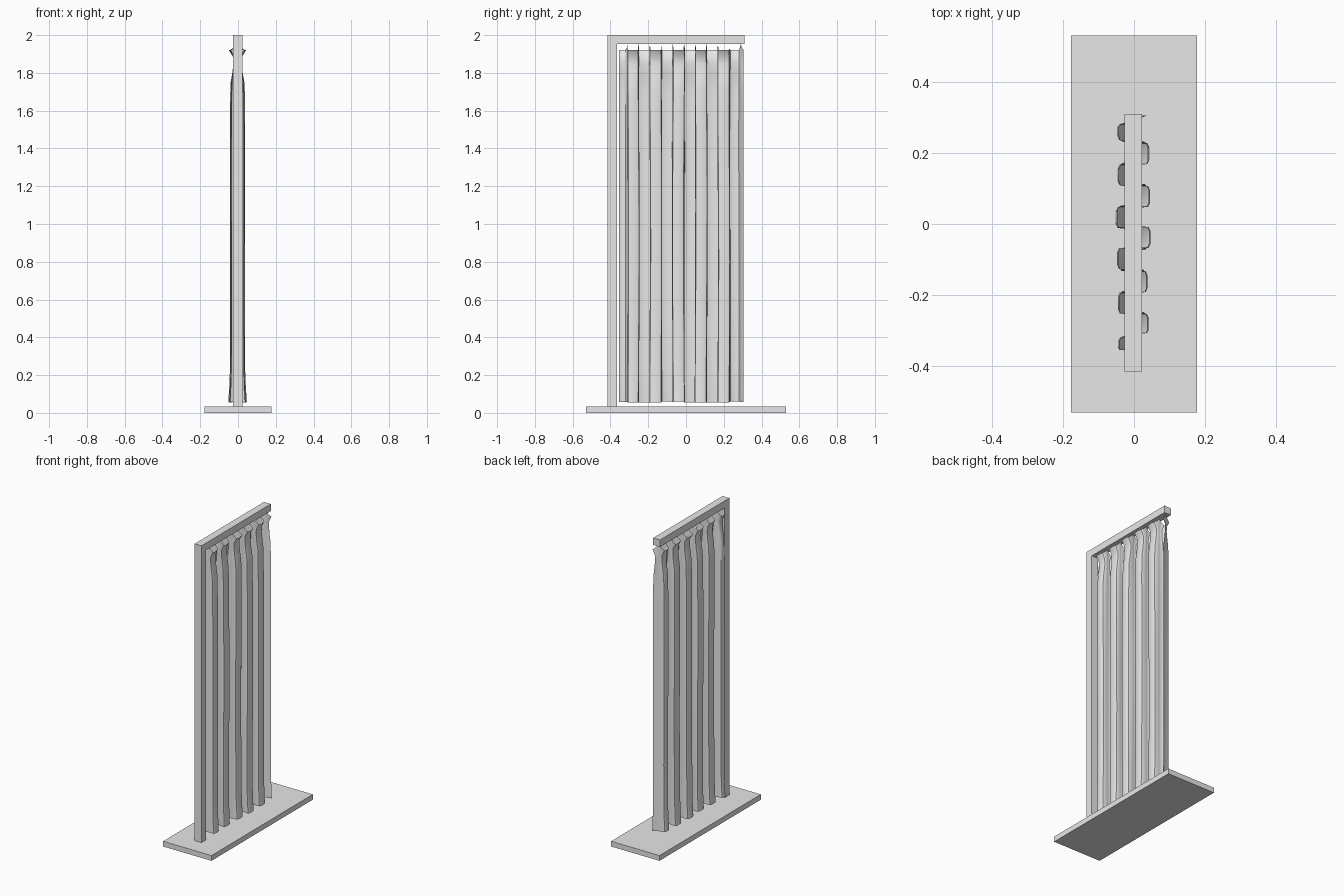
import bpy
import bmesh
import math
import random

if "Cube" in bpy.data.objects:
    bpy.data.objects.remove(bpy.data.objects["Cube"])

random.seed(4)

grey = bpy.data.materials.new("light grey")
grey.diffuse_color = (0.8, 0.8, 0.8, 1)
grey.use_nodes = True
grey.node_tree.nodes["Principled BSDF"].inputs["Base Color"].default_value = grey.diffuse_color


def add_object(name, bm):
    mesh = bpy.data.meshes.new(name)
    bm.to_mesh(mesh)
    bm.free()
    mesh.materials.append(grey)
    ob = bpy.data.objects.new(name, mesh)
    bpy.context.collection.objects.link(ob)
    return ob


def box(name, lo, hi):
    bm = bmesh.new()
    bmesh.ops.create_cube(bm, size=1)
    for v in bm.verts:
        v.co = [(a + b) / 2 + c * (b - a) for a, b, c in zip(lo, hi, v.co)]
    return add_object(name, bm)


# Stand: base plate, upright post and overhanging rail
box("base_plate", (-0.177, -0.53, 0), (0.177, 0.53, 0.035))
box("post", (-0.027, -0.415, 0.035), (0.023, -0.365, 1.953))
box("rail", (-0.027, -0.415, 1.953), (0.023, 0.31, 2.0))

# Pleated curtain: rows are (height, fold depth)
Y0, Y1, PERIOD, MID = -0.355, 0.305, 0.12, -0.003
ROWS = [(0.058, 0.046), (0.09, 0.044), (0.14, 0.041), (0.22, 0.038),
        (0.5, 0.037), (0.8, 0.037), (1.1, 0.038), (1.4, 0.038),
        (1.6, 0.037), (1.7, 0.036), (1.75, 0.034), (1.80, 0.026),
        (1.85, 0.020), (1.885, 0.022), (1.92, 0.043)]
COLS = 88
depth_jitter = [random.uniform(0.88, 1.1) for _ in range(14)]
sway_phase = [random.uniform(0, 6.28) for _ in range(14)]

bm = bmesh.new()
grid = []
for r, (z, depth) in enumerate(ROWS):
    row = []
    for c in range(COLS + 1):
        t = c / COLS
        y = Y0 + t * (Y1 - Y0)
        theta = 2 * math.pi * (y + 0.28) / PERIOD
        fold = int(theta / math.pi + 2.5) % 14
        wave = max(-1, min(1, 1.25 * math.cos(theta)))
        # fold walls are pulled in to make boxy, slightly undercut pleats
        edge = min(1, 8 * t, 8 * (1 - t))
        dy = 0.014 * math.sin(2 * theta) * edge
        dy += 0.003 * math.sin(3 * z + sway_phase[fold]) * abs(wave) * edge
        x = MID + depth * depth_jitter[fold] * wave
        zz = z
        if r == len(ROWS) - 1:
            # header rises to a point where it hangs from the rail
            zz += 0.034 * max(0, 1 - 1.3 * abs(wave))
        if r == 0:
            zz += 0.003 * math.sin(sway_phase[fold]) * abs(wave)
        row.append(bm.verts.new((x, y + dy, zz)))
    grid.append(row)
for a, b in zip(grid, grid[1:]):
    for c in range(COLS):
        bm.faces.new((a[c], a[c + 1], b[c + 1], b[c]))

curtain = add_object("curtain", bm)
bpy.context.view_layer.objects.active = curtain
curtain.select_set(True)
bpy.ops.object.shade_smooth_by_angle(angle=math.radians(40))
